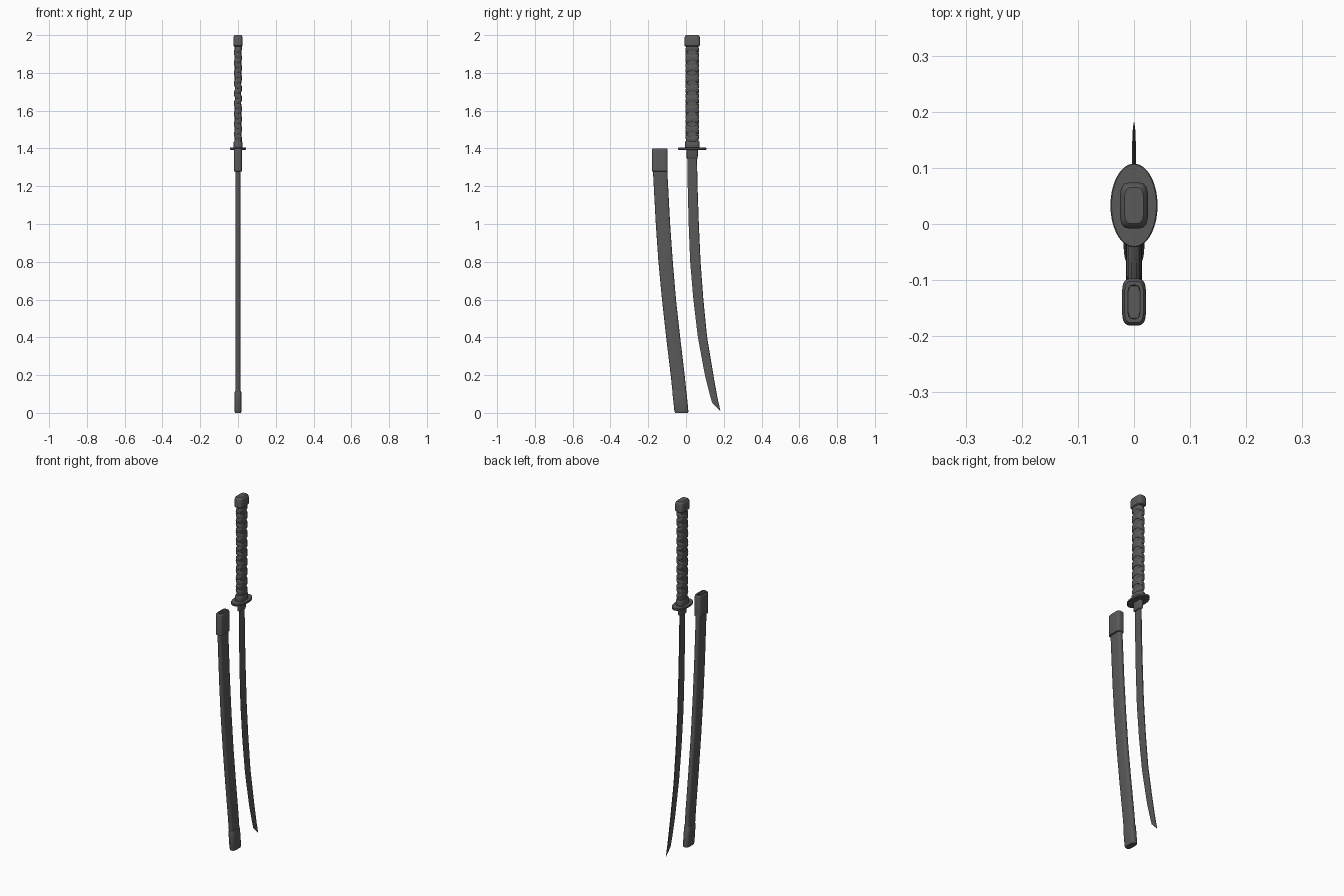
import bpy, bmesh, math

if "Cube" in bpy.data.objects:
    bpy.data.objects.remove(bpy.data.objects["Cube"])

mat = bpy.data.materials.new("dark grey")
mat.diffuse_color = (0.1, 0.1, 0.1, 1)
mat.use_nodes = True
mat.node_tree.nodes["Principled BSDF"].inputs["Base Color"].default_value = mat.diffuse_color


def finish(name, bm, angle=35):
    bmesh.ops.recalc_face_normals(bm, faces=bm.faces)
    me = bpy.data.meshes.new(name)
    bm.to_mesh(me)
    bm.free()
    me.materials.append(mat)
    ob = bpy.data.objects.new(name, me)
    bpy.context.collection.objects.link(ob)
    bpy.ops.object.select_all(action='DESELECT')
    ob.select_set(True)
    bpy.context.view_layer.objects.active = ob
    bpy.ops.object.shade_smooth_by_angle(angle=math.radians(angle))
    return ob


def outline(t, hx, hy, power):
    # point on a rounded box (superellipse)
    c, s = math.cos(t), math.sin(t)
    return (hx * math.copysign(abs(c) ** (2 / power), c),
            hy * math.copysign(abs(s) ** (2 / power), s))


def skin(bm, rings, caps=True):
    loops = [[bm.verts.new(p) for p in r] for r in rings]
    n = len(loops[0])
    for a, b in zip(loops, loops[1:]):
        for i in range(n):
            bm.faces.new((a[i], a[(i + 1) % n], b[(i + 1) % n], b[i]))
    if caps:
        bm.faces.new(loops[0])
        bm.faces.new(loops[-1])


def loft(name, sections, power=4, n=40):
    # sections: (z, y centre, half x, half y)
    bm = bmesh.new()
    rings = []
    for z, yc, hx, hy in sections:
        pts = [outline(2 * math.pi * i / n, hx, hy, power) for i in range(n)]
        rings.append([(x, yc + y, z) for x, y in pts])
    skin(bm, rings)
    return finish(name, bm)


def interp(table, z):
    # smooth lookup through (z, value...) rows, z descending
    for a, b in zip(table, table[1:]):
        if z >= b[0]:
            f = (a[0] - z) / (a[0] - b[0])
            return [p + (q - p) * f for p, q in zip(a[1:], b[1:])]
    return table[-1][1:]


YC = 0.033  # handle axis

# handle: pommel, grip core, collar, guard, blade collar
loft("pommel", [(1.94, YC, .021, .036), (1.945, YC, .025, .041), (1.985, YC, .025, .041),
                (1.995, YC, .022, .038), (2.0, YC, .017, .032)])
loft("grip_core", [(1.43, YC, .018, .032), (1.69, YC, .017, .030), (1.945, YC, .018, .032)], 3)
loft("grip_collar", [(1.402, YC, .022, .037), (1.408, YC, .024, .039), (1.432, YC, .024, .039),
                     (1.438, YC, .021, .036)], 3)
loft("guard", [(1.393, YC, .040, .073), (1.395, YC, .042, .0745), (1.403, YC, .042, .0745),
               (1.405, YC, .040, .073)], 2, 56)
loft("blade_collar", [(1.345, YC, .008, .027), (1.348, YC, .010, .029), (1.395, YC, .011, .030)], 4)

# grip wrap: two crossing spiral cords
bm = bmesh.new()
turns, steps = 9, 32
for sign in (1, -1):
    rings = []
    for k in range(turns * steps + 1):
        t = sign * 2 * math.pi * k / steps
        z = 1.448 + 0.486 * k / (turns * steps)
        ring = []
        for j in range(10):
            a = 2 * math.pi * j / 10
            r = 0.0045 * math.cos(a)
            x, y = outline(t, .0175 + r, .0315 + r, 3)
            ring.append((x, YC + y, z + 0.015 * math.sin(a)))
        rings.append(ring)
    skin(bm, rings)
finish("grip_wrap", bm, 60)

# blade: rows of z, cutting edge y, spine y
edge = [(1.36, .007, .058), (1.2, .009, .061), (1.0, .014, .068), (.8, .022, .077),
        (.6, .039, .092), (.4, .063, .112), (.2, .100, .145), (.1, .125, .163), (.055, .138, .172)]
bm = bmesh.new()
rings = []
zs = [1.36 - (1.36 - .055) * i / 40 for i in range(41)]
for z in zs:
    e, s = interp(edge, z)
    w = .003 + .0015 * z / 1.36
    ridge = s - (s - e) * .35
    rings.append([(0, e, z), (w, ridge, z), (w * .6, s - .002, z), (0, s, z),
                  (-w * .6, s - .002, z), (-w, ridge, z)])
# slanted point
rings.append([(0, .158, .033), (.002, .169, .036), (.0015, .175, .037), (0, .1765, .037),
              (-.0015, .175, .037), (-.002, .169, .036)])
rings.append([(x * .1, .182 + (y - .172) * .03, .01) for x, y, z in rings[-1]])
skin(bm, rings)
finish("blade", bm, 15)

# scabbard: rows of z, centre y, half depth
sheath = [(1.30, -.138, .038), (1.0, -.122, .038), (.8, -.108, .038), (.6, -.090, .037),
          (.4, -.068, .037), (.2, -.044, .037), (0, -.0235, .036)]


def sheath_section(z, hx, extra=0):
    c, h = interp(sheath, z)
    return (z, c, hx, h + extra)


loft("scabbard", [sheath_section(1.3 - 1.26 * i / 36, .0145) for i in range(37)], 3.5)
loft("scabbard_tip", [sheath_section(.115, .0155, -.002), sheath_section(.108, .018, .001),
                      sheath_section(.06, .0185, .001), sheath_section(.01, .0185, .001),
                      sheath_section(0, .016, -.001)], 3.5)
# mouth fitting with a sunken slot
MC = -.139
loft("scabbard_mouth", [(1.277, MC, .016, .037), (1.28, MC, .0215, .042), (1.388, MC, .0215, .042),
                        (1.396, MC, .020, .0405), (1.4, MC, .017, .037), (1.4, MC, .011, .030),
                        (1.34, MC, .010, .029)], 4)
